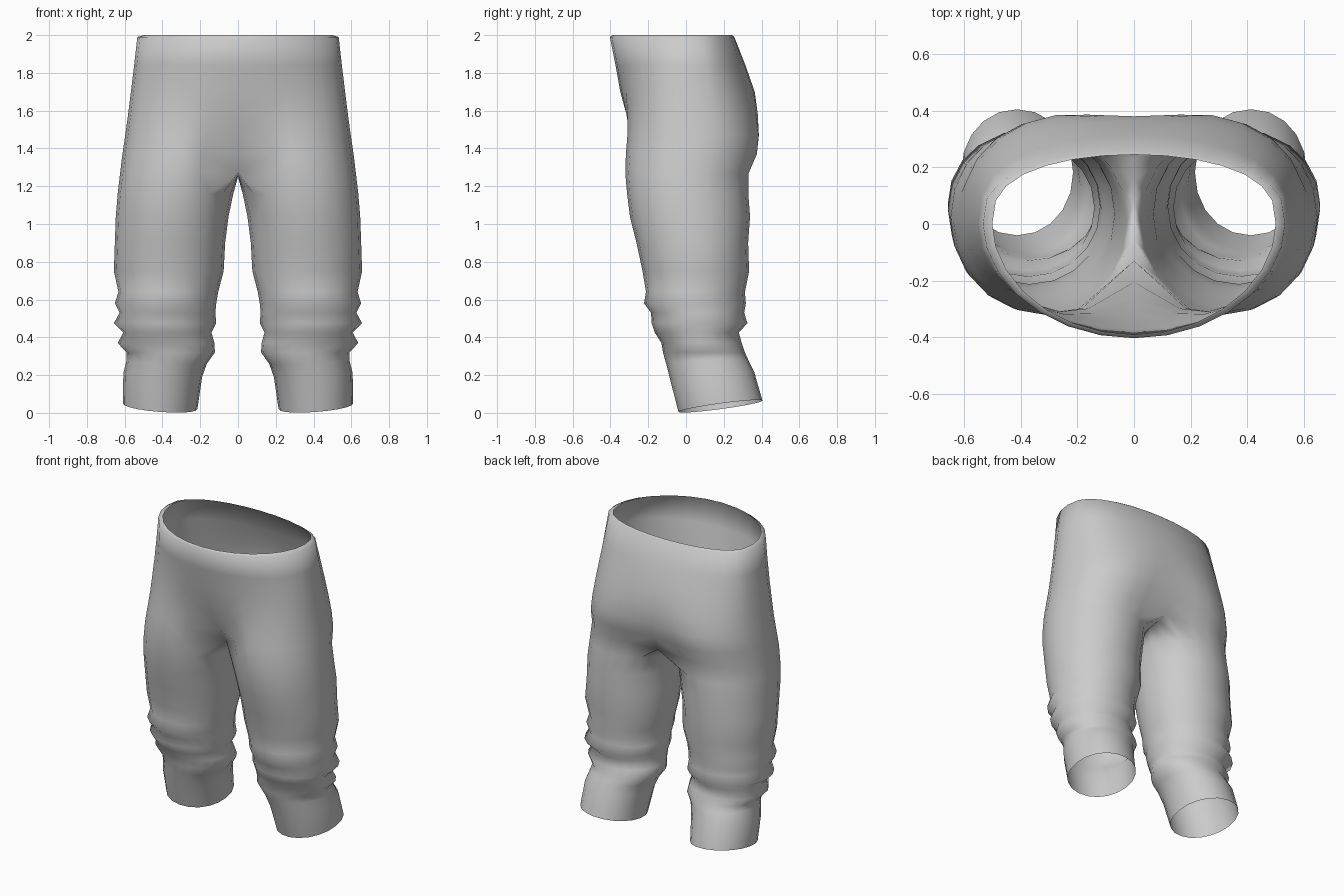
import bpy, bmesh
from math import sin, cos, pi, radians, exp

N, OUT = 20, 15          # points around a leg, points of the half torso


def spow(v, e):
    return (abs(v) ** e) * (1 if v >= 0 else -1)


# leg rings: z, inner x, outer x, front y, back y, back lift, outer lift
legs = [
    (0.035, 0.215, 0.61, -0.04, 0.405, 0.03, 0.015),
    (0.20, 0.19, 0.607, -0.085, 0.36, 0.02, 0.01),
    (0.27, 0.165, 0.59, -0.105, 0.33, 0.01, 0.01),
    (0.32, 0.122, 0.59, -0.122, 0.312, 0.0, 0.0),
    (0.37, 0.125, 0.637, -0.13, 0.295, 0.0, 0.0),
    (0.425, 0.14, 0.607, -0.165, 0.28, 0.0, 0.0),
    (0.475, 0.115, 0.657, -0.182, 0.325, 0.0, 0.0),
    (0.53, 0.12, 0.627, -0.185, 0.308, 0.0, 0.0),
    (0.58, 0.115, 0.652, -0.222, 0.317, 0.0, 0.0),
    (0.64, 0.105, 0.633, -0.212, 0.312, 0.0, 0.0),
    (0.75, 0.076, 0.657, -0.23, 0.334, 0.0, 0.0),
    (0.90, 0.068, 0.652, -0.262, 0.329, 0.0, 0.0),
    (1.04, 0.05, 0.647, -0.297, 0.339, 0.0, 0.0),
    (1.16, 0.025, 0.637, -0.312, 0.33, 0.0, 0.0),
]
# torso half rings: z, side x, front y, back y, front dip, dip width, back dip, share of thigh shape
torso = [
    (1.27, 0.624, -0.325, 0.335, 0.195, 0.11, 0.03, 0.88),
    (1.37, 0.612, -0.33, 0.385, 0.125, 0.15, 0.035, 0.65),
    (1.47, 0.597, -0.332, 0.402, 0.065, 0.18, 0.028, 0.4),
    (1.58, 0.582, -0.335, 0.392, 0.02, 0.2, 0.012, 0.2),
    (1.70, 0.567, -0.348, 0.364, 0.0, 0.2, 0.0, 0.05),
    (1.84, 0.55, -0.373, 0.315, 0.0, 0.2, 0.0, 0.0),
    (1.99, 0.533, -0.403, 0.256, 0.0, 0.2, 0.0, 0.0),
    (2.00, 0.50, -0.39, 0.245, 0.0, 0.2, 0.0, 0.0),
]


def leg_ring(z, xi, xo, yf, yb, lift_b=0.0, lift_o=0.0):
    pts = []
    for k in range(N):
        a = radians(-36 + 18 * k)
        nx, ny = spow(sin(a), 0.97), spow(-cos(a), 0.97)
        pts.append(((xi + xo) / 2 + nx * (xo - xi) / 2,
                    (yf + yb) / 2 + ny * (yb - yf) / 2,
                    z + lift_b * ny + lift_o * nx))
    return pts


def torso_ring(z, xo, yf, yb, dip_f, width, dip_b, w):
    thigh = leg_ring(z, 0.0, xo, yf, yb)
    top = max(0.0, (z - 1.6) / 0.4)          # the belly gets rounder upwards
    pts = []
    for j in range(OUT):
        t = pi * j / (OUT - 1)
        end = j in (0, OUT - 1)
        x, c = (0.0 if end else xo * sin(t)), cos(t)
        if c > 0:
            y = yf * c ** (0.85 + 0.2 * top) + dip_f * exp(-(x / width) ** 2)
        else:
            y = yb * abs(c) ** 0.72 - dip_b * exp(-(x / 0.12) ** 2)
        if not end:
            x += (thigh[j][0] - x) * w
            y += (thigh[j][1] - y) * w
        pts.append((x, y, z))
    return pts


bm = bmesh.new()


def add(pts):
    return [bm.verts.new(p) for p in pts]


def bridge(a, b, closed):
    n = len(a)
    for i in range(n if closed else n - 1):
        j = (i + 1) % n
        bm.faces.new((a[i], a[j], b[j], b[i]))


# one leg, from hem to the top of the thigh
rings = [add(leg_ring(*r)) for r in legs]
for a, b in zip(rings, rings[1:]):
    bridge(a, b, True)

# half of the hips and waist
halves = [add(torso_ring(*r)) for r in torso]
for a, b in zip(halves, halves[1:]):
    bridge(a, b, False)

# crotch seam on the centre plane closes the lowest hip ring
y0, y1 = halves[0][-1].co.y, halves[0][0].co.y
n_in = N - OUT
seam = add([(0.0, y0 + (y1 - y0) * (i + 1) / (n_in + 1),
             1.27 - 0.02 * sin(pi * (i + 1) / (n_in + 1))) for i in range(n_in)])
bridge(rings[-1], halves[0] + seam, True)

# make the normals point out of the cloth
bmesh.ops.recalc_face_normals(bm, faces=bm.faces)
f = max(bm.faces, key=lambda q: q.calc_center_median().x)
if f.normal.x < 0:
    bmesh.ops.reverse_faces(bm, faces=bm.faces)
for f in bm.faces:
    f.smooth = True

me = bpy.data.meshes.new("trousers")
bm.to_mesh(me)
bm.free()
ob = bpy.data.objects.new("trousers", me)
bpy.context.collection.objects.link(ob)
mir = ob.modifiers.new("mirror", 'MIRROR')
mir.use_axis[0] = True
mir.use_mirror_merge = True
mir.merge_threshold = 0.001
